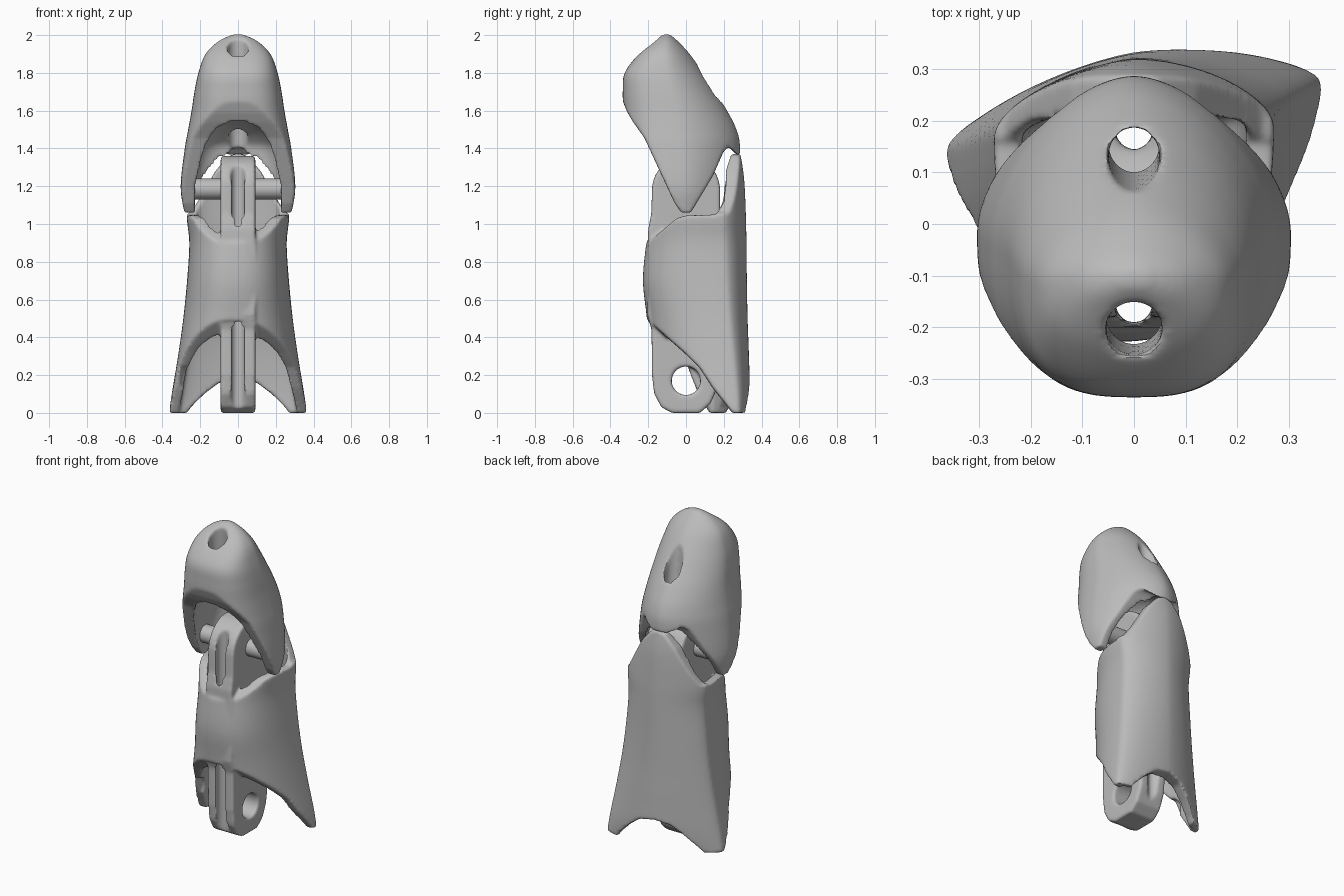
import bpy, bmesh, math
from mathutils import Vector

if "Cube" in bpy.data.objects:
    bpy.data.objects.remove(bpy.data.objects["Cube"])

grey = bpy.data.materials.new("plain_grey")
grey.use_nodes = True
grey.diffuse_color = (0.5, 0.5, 0.5, 1)
grey.node_tree.nodes["Principled BSDF"].inputs["Base Color"].default_value = (0.5, 0.5, 0.5, 1)


def bridge(name, rings):
    """Closed solid through a list of equal-length rings."""
    bm = bmesh.new()
    loops = [[bm.verts.new(p) for p in ring] for ring in rings]
    n = len(loops[0])
    for a, b in zip(loops, loops[1:]):
        for i in range(n):
            j = (i + 1) % n
            bm.faces.new((a[i], a[j], b[j], b[i]))
    bm.faces.new(loops[0])
    bm.faces.new(loops[-1])
    bmesh.ops.recalc_face_normals(bm, faces=bm.faces)
    mesh = bpy.data.meshes.new(name)
    bm.to_mesh(mesh)
    bm.free()
    mesh.materials.append(grey)
    ob = bpy.data.objects.new(name, mesh)
    bpy.context.collection.objects.link(ob)
    return ob


def resample(rows, steps=5):
    """Smooth curve through the rows of a section table."""
    rows = [Vector(r) for r in rows]
    out = []
    for i in range(len(rows) - 1):
        p, q = rows[i], rows[i + 1]
        o, r = rows[max(i - 1, 0)], rows[min(i + 2, len(rows) - 1)]
        for s in range(steps):
            t = s / steps
            out.append(p + (q - o) * (t / 2) + (o * 2 - p * 5 + q * 4 - r) * (t * t / 2)
                       + (p * 3 - o - q * 3 + r) * (t ** 3 / 2))
    return out + [rows[-1]]


def loft(name, rows, p_front, p_back, inset=0.0, n=64):
    """Rows: height, half width, front y, back y, widest y, sideways tilt."""
    rings = []
    for z, w, front, back, mid, tilt in resample(rows):
        w, front, back = w - inset, front + inset, back - inset * 1.5
        ring = []
        for i in range(n):
            c = math.cos(math.tau * i / n)
            s = math.sin(math.tau * i / n)
            p, depth = (p_back, back - mid) if s > 0 else (p_front, mid - front)
            u = math.copysign(abs(c) ** (2 / p), c)
            v = math.copysign(abs(s) ** (2 / p), s)
            ring.append((w * u, mid + tilt * u + depth * v, z))
        rings.append(ring)
    return bridge(name, rings)


def side_prism(name, outline, half, twist=0.0, slices=1):
    """Side outline (y, z) extruded along x, skewed towards the bottom."""
    return bridge(name, [[(x, y - twist * (0.36 - x) * max(0, 1 - z / 0.6), z) for y, z in outline]
                         for x in (half * (2 * i / slices - 1) for i in range(slices + 1))])


def front_prism(name, right_half):
    """Right half outline (x, z), mirrored and extruded along y."""
    outline = right_half + [(-x, z) for x, z in reversed(right_half) if x > 0]
    return bridge(name, [[(x, y, z) for x, z in outline] for y in (-1, 1)])


def rod(name, a, b, r, n=32):
    a, b = Vector(a), Vector(b)
    turn = (b - a).to_track_quat('Z', 'Y')
    circle = [turn @ Vector((r * math.cos(math.tau * i / n), r * math.sin(math.tau * i / n), 0))
              for i in range(n)]
    return bridge(name, [[end + c for c in circle] for end in (a, b)])


def carve(ob, steps):
    """Apply boolean steps, then soften every edge."""
    for op, tool in steps:
        m = ob.modifiers.new(op, 'BOOLEAN')
        m.operation, m.object, m.solver = op, tool, 'EXACT'
        tool.hide_render = True
    m = ob.modifiers.new("even_mesh", 'REMESH')
    m.mode, m.voxel_size = 'VOXEL', 0.0085
    m = ob.modifiers.new("soft_edges", 'SMOOTH')
    m.factor, m.iterations = 0.5, 10
    graph = bpy.context.evaluated_depsgraph_get()
    mesh = bpy.data.meshes.new_from_object(ob.evaluated_get(graph))
    ob.modifiers.clear()
    ob.data = mesh
    mesh.materials.clear()
    mesh.materials.append(grey)
    for _, tool in steps:
        bpy.data.objects.remove(tool)


def arc(y, z, r, start, end, n=24):
    return [(y + r * math.cos(math.radians(start + (end - start) * i / n)),
             z + r * math.sin(math.radians(start + (end - start) * i / n))) for i in range(n + 1)]


# Fingertip: leaning dome, hollow below, with two cord holes
tip_rows = [(0.95, .27, -.2, .25, -.01, 0), (1.06, .285, -.23, .26, -.01, 0),
            (1.2, .304, -.27, .275, -.015, 0), (1.4, .282, -.315, .287, -.03, 0),
            (1.5, .264, -.325, .268, -.04, 0), (1.6, .246, -.332, .218, -.05, 0),
            (1.7, .231, -.335, .155, -.075, 0), (1.8, .21, -.325, .09, -.1, 0),
            (1.9, .172, -.25, .02, -.11, 0), (1.97, .1, -.165, -.045, -.105, 0),
            (2.004, .025, -.12, -.085, -.1, 0)]
tip_side = [(-.5, 1.75), (-.335, 1.65), (-.31, 1.59), (-.28, 1.54), (-.22, 1.455), (-.16, 1.325),
            (-.06, 1.11), (-.025, 1.06), (.025, 1.06), (.05, 1.1), (.14, 1.25), (.2, 1.385),
            (.225, 1.41), (.27, 1.365), (.5, 1.36), (.5, 2.2), (-.5, 2.2)]
# The cavity ceiling slopes down towards the back
cavity_rows = [(.95, .215, -.2, .17, 0, 0), (1.2, .235, -.22, .18, 0, 0), (1.38, .215, -.27, .19, 0, 0),
               (1.45, .19, -.28, .155, -.03, 0), (1.52, .15, -.28, .06, -.1, 0),
               (1.57, .08, -.27, -.06, -.16, 0)]
fingertip = loft("fingertip", tip_rows, 2.8, 1.7)
carve(fingertip, [
    ('DIFFERENCE', loft("tip_cavity", cavity_rows, 2.6, 2.5)),
    ('INTERSECT', side_prism("tip_trim", tip_side, 1)),
    ('DIFFERENCE', rod("front_hole", (0, -.215, 2.1), (0, -.16, 1.35), .055)),
    ('DIFFERENCE', rod("rear_hole", (0, .1, 1.95), (0, .175, 1.3), .05))])

# Middle segment: flared shell, twisted a little towards the bottom
shell_rows = [(-.05, .372, -.1, .305, .21, .065), (.1, .351, -.17, .33, .205, .06),
              (.3, .318, -.19, .33, .2, .045), (.5, .29, -.205, .325, .195, .03),
              (.7, .27, -.227, .322, .19, .02), (.9, .258, -.21, .32, .185, .015),
              (1.05, .272, -.19, .317, .18, .01), (1.25, .262, -.16, .307, .17, 0),
              (1.4, .25, -.15, .283, .17, 0)]
shell_side = [(-.5, .7), (-.2, .5), (-.1, .41), (0, .32), (.08, .24), (.15, .13), (.22, .04),
              (.25, 0), (.6, 0), (.6, 1.4), (.24, 1.37), (.21, 1.28), (.195, 1.12), (.16, 1.05),
              (0, 1.045), (-.05, 1.03), (-.12, .97), (-.19, .91), (-.5, .8)]
shell_front = [(0, 1.375), (.05, 1.36), (.12, 1.28), (.2, 1.14), (.25, 1.06), (.6, 1.05),
               (.6, -.1), (.3, -.1), (.27, 0), (.25, .03), (.18, .1), (.1, .16), (0, .18)]
upper_rows = [(.78, .2, -.15, .29, .17, 0)] + shell_rows[5:] + [(1.6, .25, -.15, .28, .17, 0)]
lower_rows = [(-.2, .37, -.1, .305, .21, .065)] + shell_rows[:3] + [(.45, .27, -.17, .31, .19, .03),
                                                                 (.52, .17, -.1, .27, .19, .02)]
# Hinge tongue running the full height of the segment
tongue_side = arc(0, 1.18, .18, 0, 180) + [(-.183, 1.06), (-.2, .97), (-.205, .52), (-.182, .44),
                                           (-.18, .2), (-.168, .1), (-.13, .03), (-.075, 0),
                                           (.075, 0), (.13, .05), (.165, .13), (.18, .25)]
segment = loft("middle_segment", shell_rows, 2.4, 1.65)
carve(segment, [
    ('DIFFERENCE', loft("upper_socket", upper_rows, 2.4, 1.75, inset=.055)),
    ('DIFFERENCE', loft("lower_socket", lower_rows, 2.4, 1.75, inset=.055)),
    ('INTERSECT', side_prism("shell_side_trim", shell_side, .5, twist=.18, slices=24)),
    ('INTERSECT', front_prism("shell_front_trim", shell_front)),
    ('UNION', side_prism("hinge_tongue", tongue_side, .092)),
    ('DIFFERENCE', rod("lower_pin_hole", (-.3, 0, .17), (.3, 0, .17), .076)),
    ('DIFFERENCE', rod("front_cord_channel", (0, -.155, -.1), (0, -.155, 1.5), .036)),
    ('DIFFERENCE', rod("rear_cord_channel", (0, .18, -.1), (0, .18, 1.5), .036))])

# Hinge pin between the fingertip walls
pin = rod("hinge_pin", (-.255, 0, 1.185), (.255, 0, 1.185), .055)

for ob in (fingertip, segment, pin):
    bpy.ops.object.select_all(action='DESELECT')
    ob.select_set(True)
    bpy.context.view_layer.objects.active = ob
    bpy.ops.object.shade_smooth_by_angle(angle=math.radians(40))
